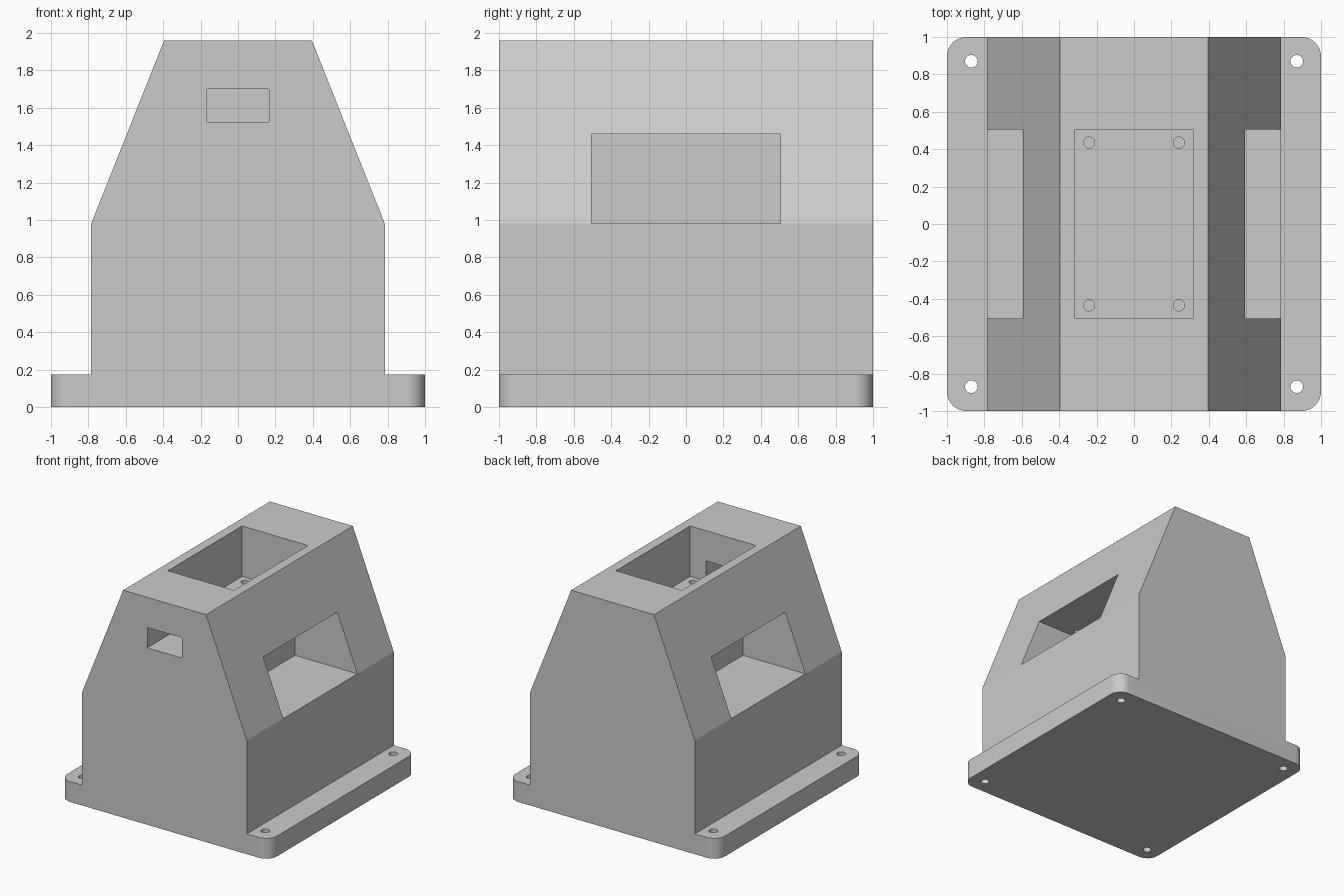
import bpy
import bmesh
import math

cube = bpy.data.objects.get("Cube")
if cube:
    bpy.data.objects.remove(cube, do_unlink=True)

grey = bpy.data.materials.new("light grey")
grey.use_nodes = True
COLOUR = (0.6, 0.6, 0.6, 1)
grey.diffuse_color = COLOUR
grey.node_tree.nodes["Principled BSDF"].inputs["Base Color"].default_value = COLOUR


def add_object(name, bm):
    bmesh.ops.recalc_face_normals(bm, faces=bm.faces)
    mesh = bpy.data.meshes.new(name)
    bm.to_mesh(mesh)
    bm.free()
    mesh.materials.append(grey)
    obj = bpy.data.objects.new(name, mesh)
    bpy.context.collection.objects.link(obj)
    return obj


def extruded(name, profile, y0, y1, corner_radius=0):
    """Extrude an x-z profile along y, optionally rounding the base corners."""
    bm = bmesh.new()
    face = bm.faces.new([bm.verts.new((x, y0, z)) for x, z in profile])
    new = bmesh.ops.extrude_face_region(bm, geom=[face])["geom"]
    verts = [v for v in new if isinstance(v, bmesh.types.BMVert)]
    bmesh.ops.translate(bm, verts=verts, vec=(0, y1 - y0, 0))
    if corner_radius:
        edges = [e for e in bm.edges
                 if all(abs(v.co.x) > 0.9 for v in e.verts)
                 and abs(e.verts[0].co.z - e.verts[1].co.z) > 0.01]
        bmesh.ops.bevel(bm, geom=edges, offset=corner_radius, segments=10,
                        profile=0.5, affect='EDGES')
    return add_object(name, bm)


def box(name, x0, x1, y0, y1, z0, z1):
    return extruded(name, [(x0, z0), (x1, z0), (x1, z1), (x0, z1)], y0, y1)


def peg(name, x, y, radius, z0, z1):
    bm = bmesh.new()
    bmesh.ops.create_cone(bm, cap_ends=True, segments=32, radius1=radius,
                          radius2=radius, depth=z1 - z0)
    bmesh.ops.translate(bm, verts=bm.verts, vec=(x, y, (z0 + z1) / 2))
    return add_object(name, bm)


# Housing with tapered shoulders and a flanged base
half = [(1, 0), (1, 0.175), (0.785, 0.175), (0.785, 0.98), (0.395, 1.96)]
housing = extruded("housing", half + [(-x, z) for x, z in reversed(half)],
                   -1, 1, corner_radius=0.105)

# Top pocket and the front slot that opens into it
cutters = [box("top_pocket_cutter", -0.315, 0.315, -0.505, 0.505, 1.525, 2.1),
           box("front_slot_cutter", -0.165, 0.165, -1.1, -0.4, 1.525, 1.70)]

# Side pockets, flange bolt holes and pocket screw holes
for sx in (-1, 1):
    cutters.append(box("side_pocket_cutter", *sorted((sx * 0.19, sx * 0.9)),
                       -0.505, 0.505, 0.98, 1.46))
    for sy in (-1, 1):
        cutters.append(peg("bolt_hole_cutter", sx * 0.87, sy * 0.87, 0.034, -0.1, 0.3))
        cutters.append(peg("screw_hole_cutter", sx * 0.24, sy * 0.435, 0.03, 1.4, 1.6))

for cutter in cutters:
    mod = housing.modifiers.new(cutter.name, 'BOOLEAN')
    mod.operation = 'DIFFERENCE'
    mod.solver = 'EXACT'
    mod.object = cutter
    cutter.hide_render = True
    cutter.hide_viewport = True

# Apply the cuts and drop the helpers
bpy.context.view_layer.update()
depsgraph = bpy.context.evaluated_depsgraph_get()
result = bpy.data.meshes.new_from_object(housing.evaluated_get(depsgraph))
housing.modifiers.clear()
housing.data = result
for cutter in cutters:
    bpy.data.objects.remove(cutter, do_unlink=True)

bpy.ops.object.select_all(action='DESELECT')
housing.select_set(True)
bpy.context.view_layer.objects.active = housing
bpy.ops.object.shade_smooth_by_angle(angle=math.radians(20))
